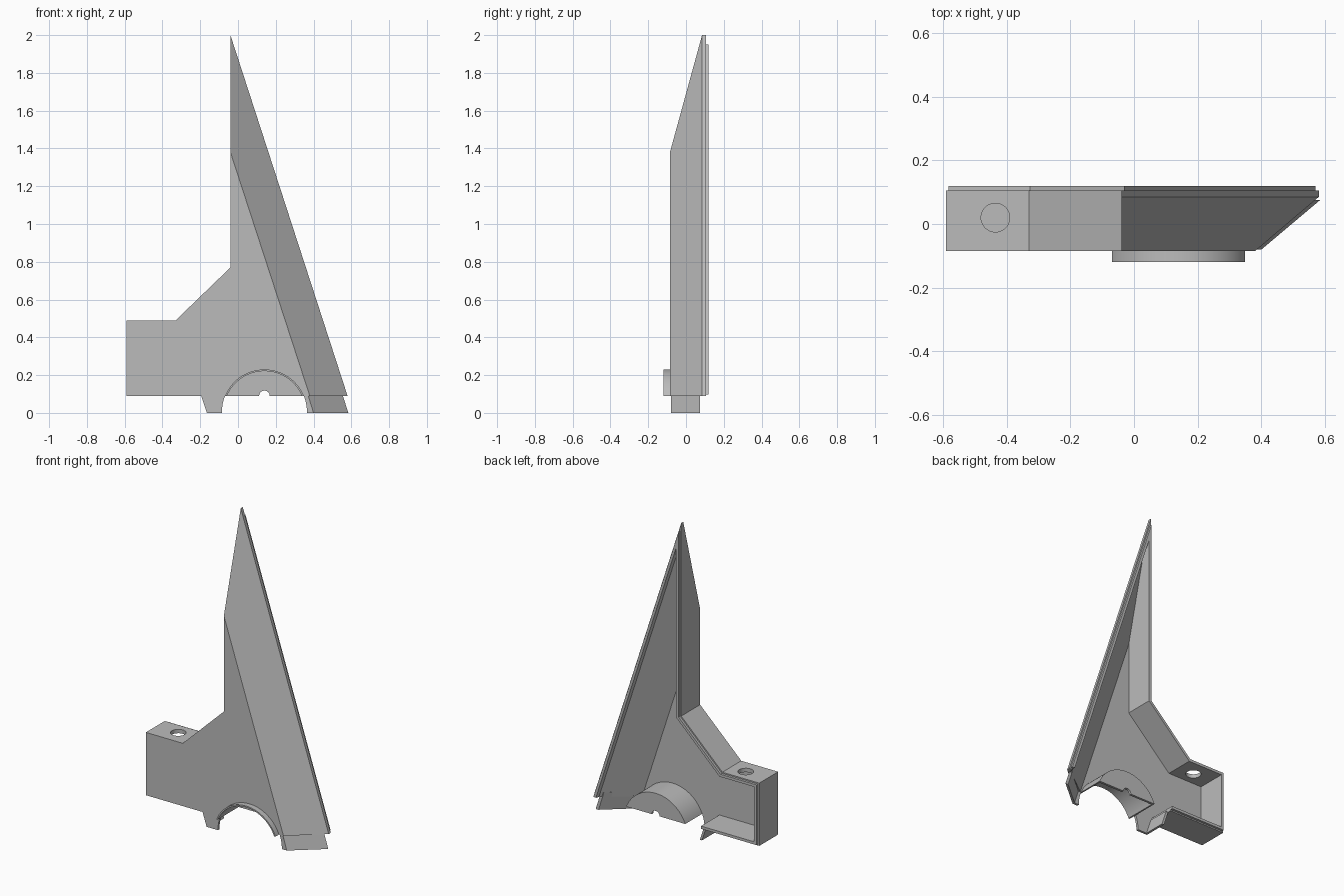
import bpy, bmesh
from math import sin, cos, pi, asin
from mathutils import Vector
from mathutils.geometry import intersect_line_line_2d as _unused

if "Cube" in bpy.data.objects:
    bpy.data.objects.remove(bpy.data.objects["Cube"])

grey = bpy.data.materials.new("plain grey")
grey.use_nodes = True
grey.diffuse_color = (0.5, 0.5, 0.5, 1)
grey.node_tree.nodes["Principled BSDF"].inputs["Base Color"].default_value = (0.5, 0.5, 0.5, 1)


def loft(name, layers):
    """Skin matching (x, z) outlines placed at successive y depths, with capped ends."""
    bm = bmesh.new()
    rings = [[bm.verts.new((x, y, z)) for x, z in pts] for y, pts in layers]
    n = len(rings[0])
    for a, b in zip(rings, rings[1:]):
        for i in range(n):
            j = (i + 1) % n
            bm.faces.new((a[i], a[j], b[j], b[i]))
    bm.faces.new(rings[0])
    bm.faces.new(rings[-1])
    bmesh.ops.recalc_face_normals(bm, faces=bm.faces)
    mesh = bpy.data.meshes.new(name)
    bm.to_mesh(mesh)
    bm.free()
    mesh.materials.append(grey)
    ob = bpy.data.objects.new(name, mesh)
    bpy.context.collection.objects.link(ob)
    return ob


def prism(name, pts, y0, y1):
    return loft(name, [(y0, pts), (y1, pts)])


def inset(pts, d):
    """Move every edge of a clockwise outline inward by d."""
    out = []
    for i, p in enumerate(pts):
        p = Vector(p)
        e1 = (p - Vector(pts[i - 1])).normalized()
        e2 = (Vector(pts[(i + 1) % len(pts)]) - p).normalized()
        n1, n2 = Vector((e1.y, -e1.x)), Vector((e2.y, -e2.x))
        out.append(tuple(p + (n1 + n2) * d / (1 + n1.dot(n2))))
    return out


def arc(cx, cz, r, a0, a1, n=40):
    return [(cx + r * cos(a0 + (a1 - a0) * i / n), cz + r * sin(a0 + (a1 - a0) * i / n))
            for i in range(n + 1)]


def cut(target, cutters):
    for c in cutters:
        m = target.modifiers.new("cut", "BOOLEAN")
        m.operation, m.solver, m.object = "DIFFERENCE", "EXACT", c
    deps = bpy.context.evaluated_depsgraph_get()
    mesh = bpy.data.meshes.new_from_object(target.evaluated_get(deps))
    target.modifiers.clear()
    target.data = mesh
    for c in cutters:
        bpy.data.objects.remove(c)


def smooth(ob):
    bpy.ops.object.select_all(action="DESELECT")
    ob.select_set(True)
    bpy.context.view_layer.objects.active = ob
    bpy.ops.object.shade_smooth_by_angle(angle=0.5)


# Housing: open-backed shell with a sloped side and a stepped rim
base = [(-.59, .09), (-.59, .49), (-.33, .49), (-.04, .77)]
front = base + [(-.04, 1.38), (.38, .09)]
back = base + [(-.04, 2.0), (.58, .09)]
lip = inset(back, .008)
housing = loft("housing_shell", [(-.085, front), (.085, back), (.105, back), (.105, lip), (.12, lip)])

cavity = loft("cavity_cutter", [(-.065, inset(front, .025)), (.085, inset(back, .025)),
                                (.2, inset(back, .025))])
slope = [(-.19, 0), (-.19, .2), (.318, .2), (.383, 0)]
wide = slope[:2] + [(.518, .2), (.583, 0)]
slot = loft("bottom_slot_cutter", [(-.065, slope), (.085, wide), (.2, wide)])

CX, CZ, R, FLOOR = .14, .005, .225, .09
arch = prism("arch_cutter", arc(CX, CZ, R - .004, 0, 2 * pi, 96)[:-1], -.2, 0)

bpy.ops.mesh.primitive_cylinder_add(vertices=40, radius=.045, depth=.2, location=(-.435, .02, .5))
screw = bpy.context.object
cut(housing, [cavity, slot, arch, screw])
smooth(housing)

# Half drum: thin arched wall running through the shell, closed at the rear
a = asin((FLOOR - CZ) / R)
outer = arc(CX, CZ, R, a, pi - a)
b = asin((FLOOR - CZ) / (R - .009))
inner = arc(CX, CZ, R - .009, pi - b, b)
smooth(prism("drum_wall", outer + inner, -.12, .105))
notch = arc(CX, FLOOR, .028, pi, 0, 16)
prism("drum_end_plate", outer + notch, .09, .105)

# Left foot: front plate with curved edge and a slanted side plate
c = asin(-CZ / R)
left_edge = arc(CX, CZ, R, pi - c, pi - a, 10)
prism("left_foot_front", [(-.195, FLOOR), (-.165, 0)] + left_edge, -.08, -.065)
prism("left_foot_side", [(-.198, .1), (-.165, 0), (-.15, 0), (-.183, .1)], -.08, .075)

# Right foot: front plate and a plate that carries the slope down
right_edge = arc(CX, CZ, R, a, c, 10)
prism("right_foot_front", right_edge + [(.40, 0), (.372, FLOOR)], -.08, -.065)
foot = [(.342, .12), (.362, .12), (.40, 0), (.38, 0)]
loft("right_foot_slope", [(-.08, foot), (.075, [(x + .184, z) for x, z in foot])])
